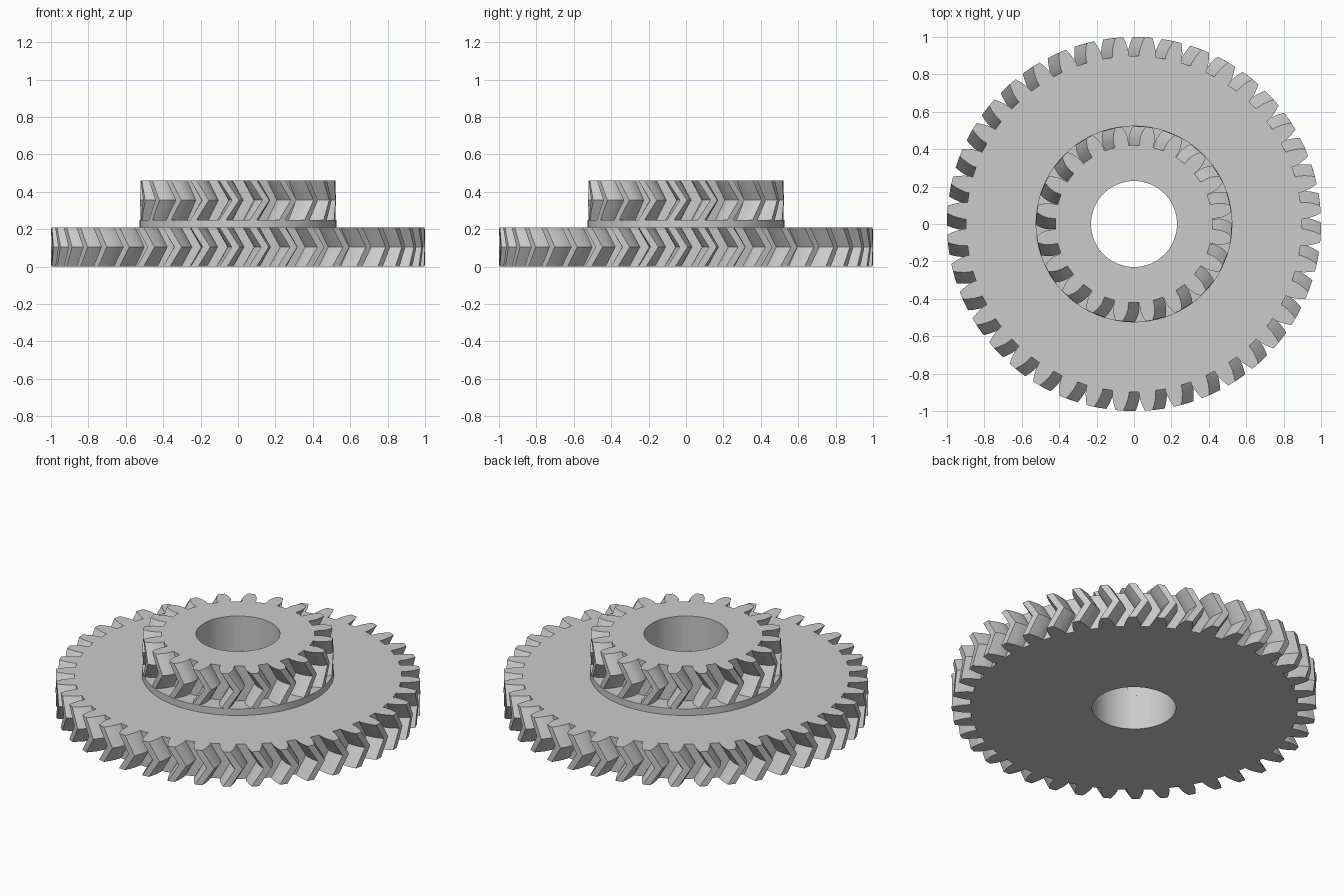
import bpy, bmesh, math

cube = bpy.data.objects.get("Cube")
if cube:
    bpy.data.objects.remove(cube)

MODULE = 1 / 21
PRESSURE = math.radians(17)
HELIX = math.radians(31)
BORE = 0.23
BORE_STEPS = 80

grey = bpy.data.materials.new("plain_grey")
grey.use_nodes = True
colour = (0.6, 0.6, 0.6, 1)
grey.diffuse_color = colour
bsdf = next(n for n in grey.node_tree.nodes if n.type == 'BSDF_PRINCIPLED')
bsdf.inputs["Base Color"].default_value = colour


def tooth_profile(teeth):
    """Polar points of one involute tooth, centred on angle zero, without the last root."""
    pitch = MODULE * teeth / 2
    base = pitch * math.cos(PRESSURE)
    root, tip = pitch - 1.15 * MODULE, pitch + MODULE
    half_base = math.pi / (2 * teeth) + math.tan(PRESSURE) - PRESSURE
    start = max(base, root)
    radii = [start + (tip - start) * i / 3 for i in range(4)]
    flank = []
    if root < start - 0.003:
        flank.append((root, half_base))
    for r in radii:
        roll = math.acos(min(1, base / r))
        flank.append((r, half_base - math.tan(roll) + roll))
    return [(r, -a) for r, a in flank] + [(r, a) for r, a in reversed(flank)]


def polar(r, a, z):
    return (r * math.cos(a), r * math.sin(a), z)


def make_ring(name, outline, per_sector, sectors, levels):
    """Skin a closed polar outline through (z, twist) levels, with a bore and end caps."""
    bm = bmesh.new()
    outer = [[bm.verts.new(polar(r, a + twist, z)) for r, a in outline] for z, twist in levels]
    bore_angles = [outline[0][1] + math.tau * i / BORE_STEPS for i in range(BORE_STEPS)]
    inner = [[bm.verts.new(polar(BORE, a, z)) for a in bore_angles]
             for z in (levels[0][0], levels[-1][0])]
    # outside walls
    count = len(outline)
    for low, high in zip(outer, outer[1:]):
        for i in range(count):
            j = (i + 1) % count
            bm.faces.new((low[i], low[j], high[j], high[i]))
    # bore wall
    for i in range(BORE_STEPS):
        j = (i + 1) % BORE_STEPS
        bm.faces.new((inner[0][j], inner[0][i], inner[1][i], inner[1][j]))
    # end caps, one face per sector
    step = BORE_STEPS // sectors
    for rim, hole, top in ((outer[0], inner[0], False), (outer[-1], inner[1], True)):
        for s in range(sectors):
            face = [rim[(s * per_sector + k) % count] for k in range(per_sector + 1)]
            face += [hole[(s * step + k) % BORE_STEPS] for k in range(step, -1, -1)]
            bm.faces.new(face if top else face[::-1])
    mesh = bpy.data.meshes.new(name)
    bm.to_mesh(mesh)
    bm.free()
    mesh.materials.append(grey)
    obj = bpy.data.objects.new(name, mesh)
    bpy.context.collection.objects.link(obj)
    bpy.ops.object.select_all(action='DESELECT')
    obj.select_set(True)
    bpy.context.view_layer.objects.active = obj
    bpy.ops.object.shade_smooth_by_angle(angle=math.radians(20))
    return obj


def herringbone_gear(name, teeth, bottom, top):
    tooth = tooth_profile(teeth)
    sector = math.tau / teeth
    # a gap is centred on each axis at both ends
    outline = [(r, a + (t + 0.5) * sector) for t in range(teeth) for r, a in tooth]
    middle = (bottom + top) / 2
    twist = (middle - bottom) * math.tan(HELIX) / (MODULE * teeth / 2)
    make_ring(name, outline, len(tooth), teeth, [(bottom, 0), (middle, twist), (top, 0)])


herringbone_gear("large_gear", 40, 0, 0.21)
collar = [(0.526, math.tau * i / BORE_STEPS) for i in range(BORE_STEPS)]
make_ring("collar", collar, 1, BORE_STEPS, [(0.21, 0), (0.25, 0)])
herringbone_gear("small_gear", 20, 0.25, 0.46)
